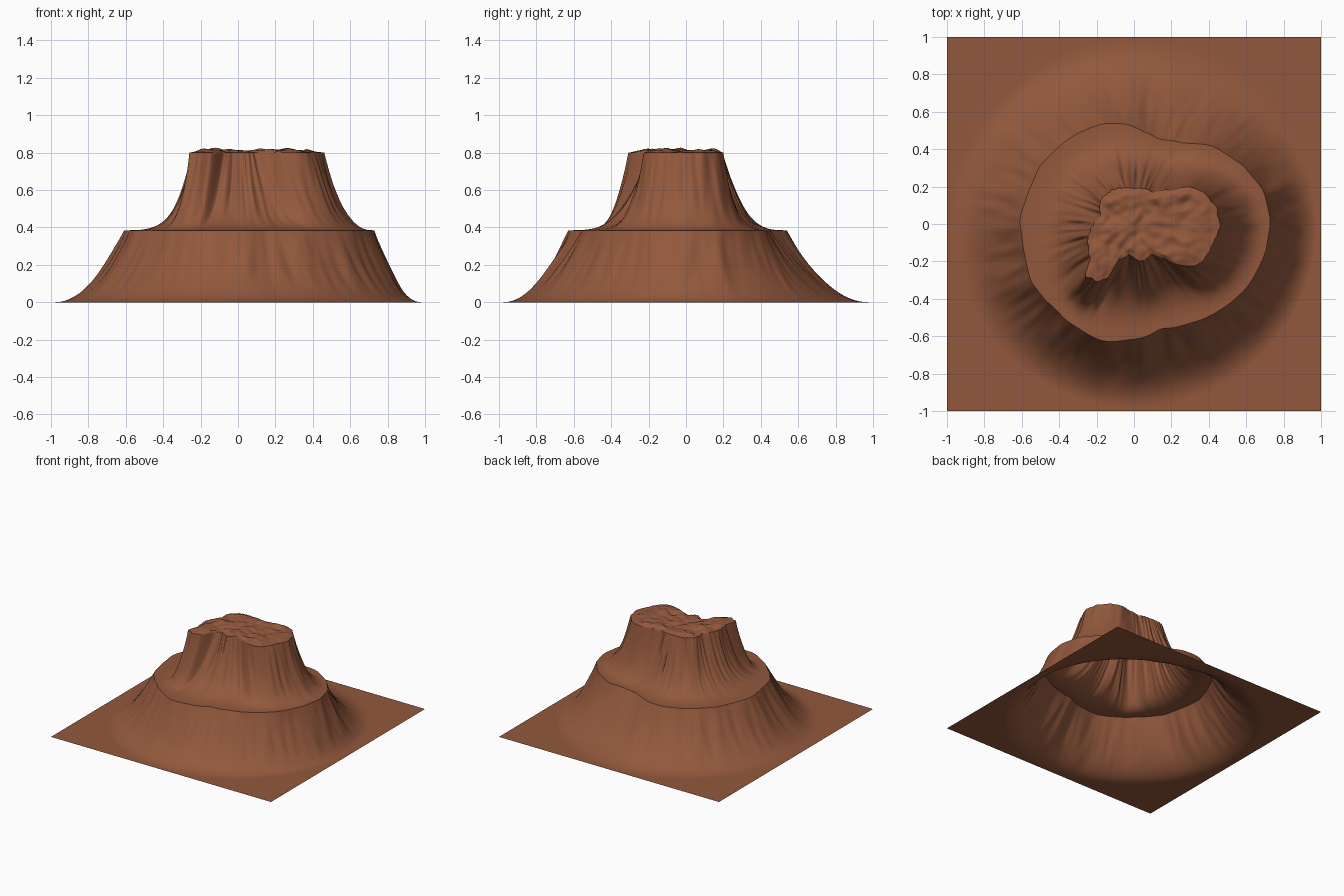
import bpy, bmesh, math
from mathutils import Vector, noise

cube = bpy.data.objects.get("Cube")
if cube:
    bpy.data.objects.remove(cube, do_unlink=True)

SEGMENTS = 480
SHELF_Z, TOP_Z, FOOT_R = 0.385, 0.80, 0.98

# Plan outline of the summit, counter-clockwise from the +x end
SUMMIT = [(.46, 0), (.43, .1), (.37, .17), (.28, .2), (.2, .18), (.1, .17),
          (0, .19), (-.12, .18), (-.18, .12), (-.18, .04), (-.23, -.03),
          (-.25, -.1), (-.23, -.18), (-.26, -.27), (-.2, -.31), (-.13, -.28),
          (-.08, -.19), (-.02, -.16), (.03, -.2), (.1, -.16), (.17, -.19),
          (.25, -.22), (.34, -.22), (.4, -.15), (.44, -.07)]

# Shelf rim radius at equal angle steps
SHELF = [.73, .71, .65, .59, .5, .47, .52, .56, .565, .58, .59, .59,
         .61, .6, .63, .62, .63, .65, .615, .58, .61, .65, .69, .715]


def polar(points):
    return sorted((math.atan2(y, x) % math.tau, math.hypot(x, y)) for x, y in points)


def radius_at(table, angle):
    """Periodic interpolation of (angle, radius) pairs."""
    first, last = table[0], table[-1]
    ring = [(last[0] - math.tau, last[1])] + table + [(first[0] + math.tau, first[1])]
    for (a0, r0), (a1, r1) in zip(ring, ring[1:]):
        if a0 <= angle <= a1:
            return r0 + (r1 - r0) * (angle - a0) / max(a1 - a0, 1e-6)
    return first[1]


def rough(angle, freq, along=0.0):
    return noise.noise(Vector((math.cos(angle) * freq, math.sin(angle) * freq, along)))


def gullies(angle, t, seed):
    """Radial offset of erosion channels that run down a slope."""
    ridge = rough(angle, 5, seed + t) + 0.6 * rough(angle, 13, seed + 2 * t)
    return ridge * math.sin(math.pi * min(1, t ** 0.7))


def smooth_ring(values):
    n = len(values)
    w = (1, 2, 3, 2, 1)
    return [sum(k * values[(i + j - 2) % n] for j, k in enumerate(w)) / sum(w)
            for i in range(n)]


angles = [math.tau * i / SEGMENTS for i in range(SEGMENTS)]
step = math.tau / len(SHELF)
shelf_table = [(i * step, r) for i, r in enumerate(SHELF)]
summit_table = polar(SUMMIT)
summit_r = smooth_ring([radius_at(summit_table, a) + 0.012 * rough(a, 14, 3) for a in angles])
shelf_r = [radius_at(shelf_table, a) + 0.008 * rough(a, 6, 8) for a in angles]
for _ in range(4):
    shelf_r = smooth_ring(shelf_r)


def summit_point(i, t):
    a, r = angles[i], summit_r[i] * t
    x, y = r * math.cos(a), r * math.sin(a)
    bump = noise.noise(Vector((x * 9, y * 9, 1))) + 0.5 * noise.noise(Vector((x * 22, y * 22, 4)))
    fade = min(1, (1 - t) * 5)
    return x, y, TOP_Z + fade * (0.01 + 0.024 * bump)


def cliff_point(i, t):
    a = angles[i]
    r = summit_r[i] + (shelf_r[i] - summit_r[i]) * t
    r += 0.028 * gullies(a, t, 11) * (1 - t)
    power = 3 - 0.4 * math.cos(a)
    return r * math.cos(a), r * math.sin(a), SHELF_Z + (TOP_Z - SHELF_Z) * (1 - t) ** power


def skirt_point(i, t):
    a = angles[i]
    r = shelf_r[i] + (FOOT_R - shelf_r[i]) * t
    r += 0.028 * gullies(a, t, 25) * (1 - t)
    return r * math.cos(a), r * math.sin(a), SHELF_Z * (1 - t) ** 2


def ground_point(i, t):
    a = angles[i]
    edge = 1 / max(abs(math.cos(a)), abs(math.sin(a)))
    r = FOOT_R + (edge - FOOT_R) * t
    return r * math.cos(a), r * math.sin(a), 0


# Concentric rings from the summit centre out to the square border
bm = bmesh.new()
centre = bm.verts.new((0, 0, TOP_Z + 0.01))
previous = None
for rule, count, ease in ((summit_point, 22, 1), (cliff_point, 32, 1.4),
                          (skirt_point, 30, 1), (ground_point, 3, 1)):
    for k in range(1, count + 1):
        t = (k / count) ** ease
        ring = [bm.verts.new(rule(i, t)) for i in range(SEGMENTS)]
        for i in range(SEGMENTS):
            j = (i + 1) % SEGMENTS
            if previous:
                bm.faces.new((previous[i], ring[i], ring[j], previous[j]))
            else:
                bm.faces.new((centre, ring[i], ring[j]))
        previous = ring

mesh = bpy.data.meshes.new("mesa_terrain")
bm.to_mesh(mesh)
bm.free()
mesa = bpy.data.objects.new("mesa_terrain", mesh)
bpy.context.collection.objects.link(mesa)

# Red sandstone
stone = bpy.data.materials.new("red_sandstone")
stone.use_nodes = True
colour = (0.29, 0.098, 0.046, 1)
stone.diffuse_color = colour
shader = stone.node_tree.nodes["Principled BSDF"]
shader.inputs["Base Color"].default_value = colour
shader.inputs["Roughness"].default_value = 0.9
mesh.materials.append(stone)

bpy.ops.object.select_all(action='DESELECT')
mesa.select_set(True)
bpy.context.view_layer.objects.active = mesa
bpy.ops.object.shade_smooth_by_angle(angle=math.radians(50))
